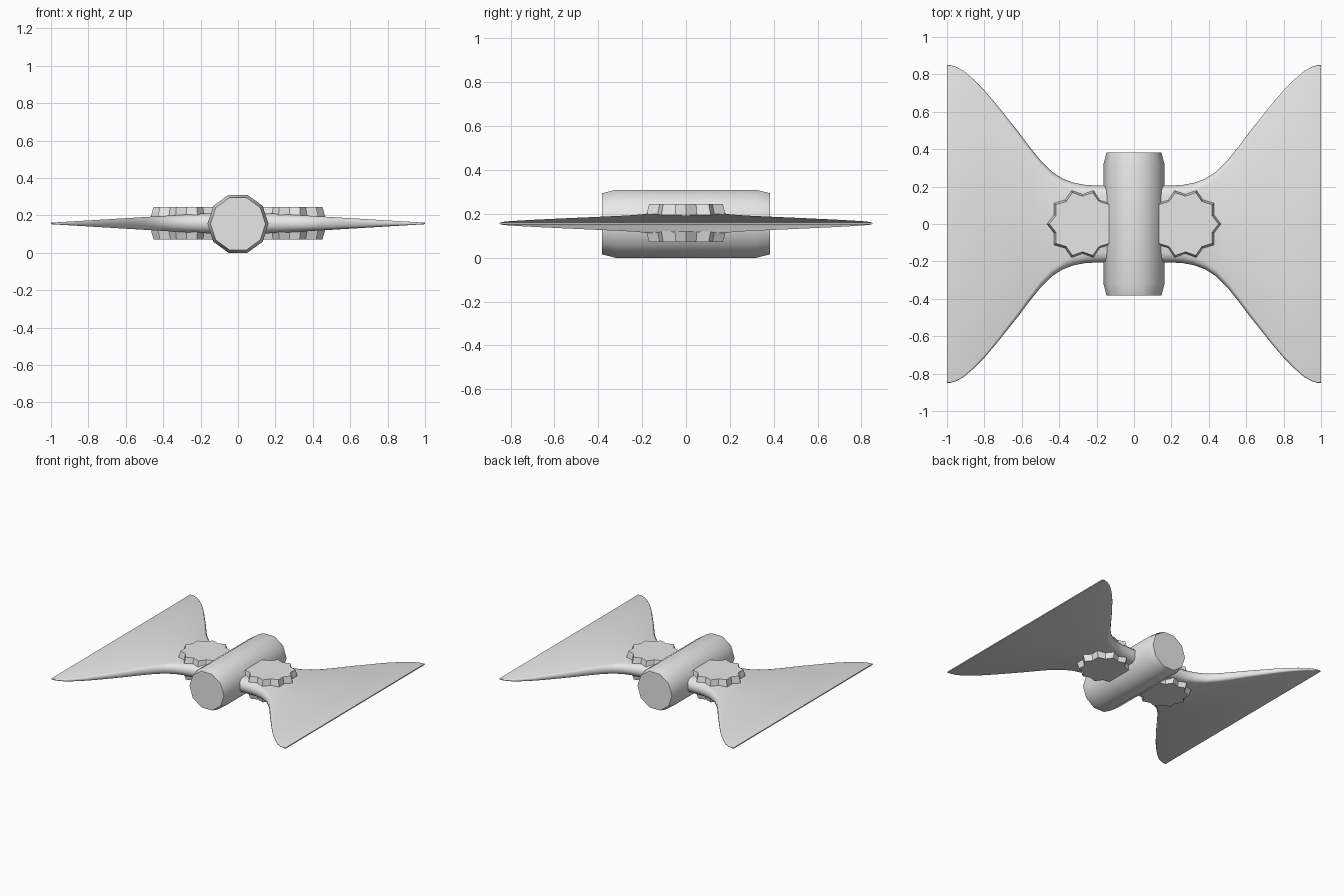
import bpy, bmesh, math
from mathutils import Vector

if "Cube" in bpy.data.objects:
    bpy.data.objects.remove(bpy.data.objects["Cube"])

ZC = 0.157  # height of the middle plane

grey = bpy.data.materials.new("light_grey")
grey.diffuse_color = (0.8, 0.8, 0.8, 1)
grey.use_nodes = True
grey.node_tree.nodes["Principled BSDF"].inputs["Base Color"].default_value = grey.diffuse_color


def loft(name, rings, angle=None):
    """Skin a list of equal-length closed rings and cap both ends."""
    bm = bmesh.new()
    rows = [[bm.verts.new(p) for p in ring] for ring in rings]
    n = len(rows[0])
    for a, b in zip(rows, rows[1:]):
        for i in range(n):
            j = (i + 1) % n
            bm.faces.new((a[i], a[j], b[j], b[i]))
    bm.faces.new(rows[0])
    bm.faces.new(rows[-1])
    bmesh.ops.recalc_face_normals(bm, faces=bm.faces)
    me = bpy.data.meshes.new(name)
    bm.to_mesh(me)
    bm.free()
    me.materials.append(grey)
    ob = bpy.data.objects.new(name, me)
    bpy.context.collection.objects.link(ob)
    if angle:
        bpy.ops.object.select_all(action='DESELECT')
        ob.select_set(True)
        bpy.context.view_layer.objects.active = ob
        bpy.ops.object.shade_smooth_by_angle(angle=math.radians(angle))
    return ob


# Central knot: ten-sided barrel along y with slightly tapered ends
def hub_ring(y, r):
    return [(r * math.cos(k * math.tau / 10), y, 0.155 + r * math.sin(k * math.tau / 10))
            for k in range(10)]


loft("centre_knot", [hub_ring(-0.382, 0.147), hub_ring(-0.32, 0.163),
                     hub_ring(0.32, 0.163), hub_ring(0.382, 0.147)], 40)

# Flared wings: half-width along x, thickness tapering to the tips
OUTLINE = [(0, .205), (.2, .206), (.26, .209), (.32, .22), (.38, .242), (.44, .28),
           (.5, .34), (.56, .415), (.62, .495), (.68, .57), (.74, .645), (.8, .715),
           (.86, .775), (.91, .818), (.95, .84), (.98, .849), (1, .85)]


def wing_ring(x, w):
    t = 0.004 + 0.06 * (1 - max(abs(x), 0.15))
    pts = []
    for k in range(14):  # two rounded edges joined by flat faces
        side = 1 if k < 7 else -1
        a = math.radians(-90 + 30 * (k % 7))
        pts.append((x, side * (w - t + t * math.cos(a)), ZC + side * t * math.sin(a)))
    return pts


stations = [(-x, w) for x, w in reversed(OUTLINE[1:])] + OUTLINE
loft("bow_wings", [wing_ring(x, w) for x, w in stations], 40)


# Ten-pointed studs through the wings beside the knot
def star_ring(cx, side, z, s):
    pts = []
    for k in range(20):
        r = s * (0.19 if k % 2 == 0 else 0.16)
        a = k * math.tau / 20
        pts.append((cx + side * r * math.cos(a), r * math.sin(a), z))
    return pts


for side, label in ((-1, "left"), (1, "right")):
    cx = side * 0.275
    loft(label + "_star_stud", [star_ring(cx, side, 0.072, 0.93), star_ring(cx, side, ZC - 0.04, 1.0),
                                star_ring(cx, side, ZC + 0.04, 1.0), star_ring(cx, side, 0.245, 0.93)])
